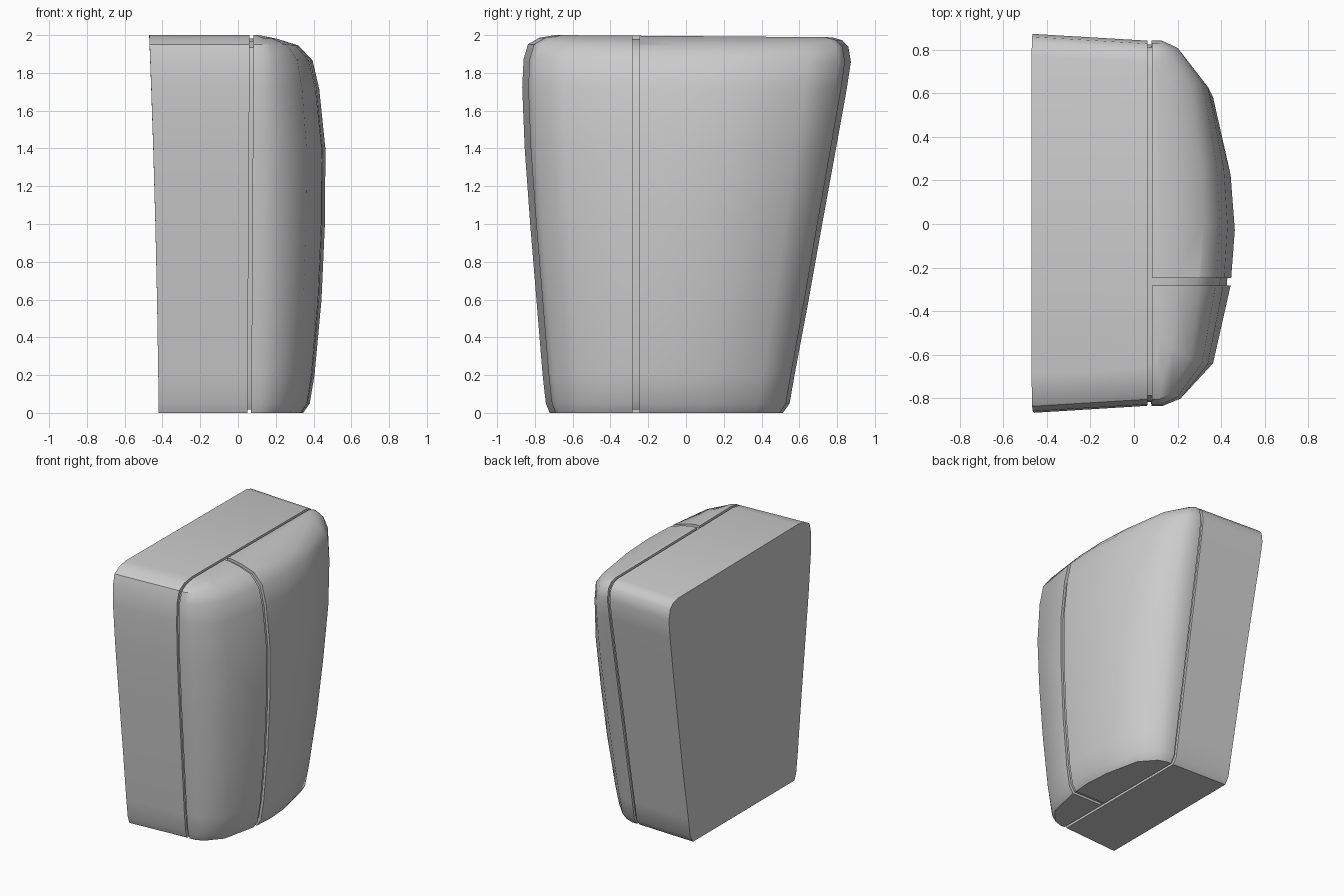
import bpy, bmesh

if "Cube" in bpy.data.objects:
    bpy.data.objects.remove(bpy.data.objects["Cube"])

# Horizontal levels: z, shell left y, shell right y, shell front x
LEVELS = [
    (0.00, -0.690, 0.495, 0.345), (0.05, -0.710, 0.530, 0.380),
    (0.20, -0.727, 0.555, 0.405), (0.60, -0.760, 0.627, 0.442),
    (1.00, -0.793, 0.695, 0.460), (1.40, -0.822, 0.765, 0.463),
    (1.72, -0.835, 0.820, 0.430), (1.87, -0.828, 0.842, 0.395),
    (1.95, -0.805, 0.828, 0.320), (1.985, -0.745, 0.795, 0.210),
    (2.00, -0.660, 0.740, 0.130)]

# Half of the domed cross-section: width fraction, depth fraction
DOME = [(1, 0.15), (0.96, 0.38), (0.77, 0.74), (0.32, 0.95)]
DOME = [(-t, f) for t, f in DOME] + [(0, 1)] + [(t, f) for t, f in reversed(DOME)]


def seam(z):
    return 0.066 + 0.006 * (z - 1)


def tilt(y, z):
    return z - 0.004 * (y + 0.66) * z


def finish(bm, name):
    bmesh.ops.recalc_face_normals(bm, faces=bm.faces)
    me = bpy.data.meshes.new(name)
    bm.to_mesh(me)
    bm.free()
    ob = bpy.data.objects.new(name, me)
    bpy.context.collection.objects.link(ob)
    bpy.ops.object.select_all(action='DESELECT')
    ob.select_set(True)
    bpy.context.view_layer.objects.active = ob
    bpy.ops.object.shade_smooth_by_angle(angle=0.7)
    return ob


def loft(rings):
    bm = bmesh.new()
    vs = [[bm.verts.new((x, y, tilt(y, z))) for x, y, z in r] for r in rings]
    n = len(vs[0])
    for a, b in zip(vs, vs[1:]):
        for i in range(n):
            j = (i + 1) % n
            bm.faces.new((a[i], a[j], b[j], b[i]))
    bm.faces.new(vs[0][::-1])
    bm.faces.new(vs[-1])
    return bm


def dome(inset=0.0, back=0.01):
    rings = []
    for z, yl, yr, xf in LEVELS:
        x0 = seam(z) + back
        mid, half = (yl + yr) / 2, (yr - yl) / 2 - inset
        zz = 1 + (z - 1) * (1 - inset)
        base = seam(z) + 0.01
        ring = [(x0, mid - half, zz)]
        ring += [(base + (xf - inset - base) * f, mid + half * t, zz) for t, f in DOME]
        ring.append((x0, mid + half, zz))
        rings.append(ring)
    return loft(rings)


def half_shell(name, y, side):
    bm = dome()
    cut = bmesh.ops.bisect_plane(bm, geom=bm.verts[:] + bm.edges[:] + bm.faces[:],
                                 plane_co=(0, y, 0), plane_no=(0, side, 0),
                                 clear_inner=True)
    edges = [e for e in cut['geom_cut'] if isinstance(e, bmesh.types.BMEdge)]
    bmesh.ops.edgeloop_fill(bm, edges=edges)
    return finish(bm, name)


# Rear body, flaring slightly toward its leaning flat back
rings = []
for z, yl, yr, xf in LEVELS:
    xb = -0.42 - 0.02 * z / 2 - 0.03 * (z / 2) ** 2
    xs = seam(z) - 0.01
    flare = 0.018 + 0.007 * z
    rings.append([(xb, yl - 0.032, z), (xs, yl, z), (xs, yr, z), (xb, yr + flare, z)])
finish(loft(rings), "rear_body")

# Domed front panels, separated by a vertical groove
half_shell("front_panel_wide", -0.247, 1)
half_shell("front_panel_narrow", -0.283, -1)

# Inset core forming the floor of the grooves
finish(dome(inset=0.018, back=-0.05), "groove_core")
